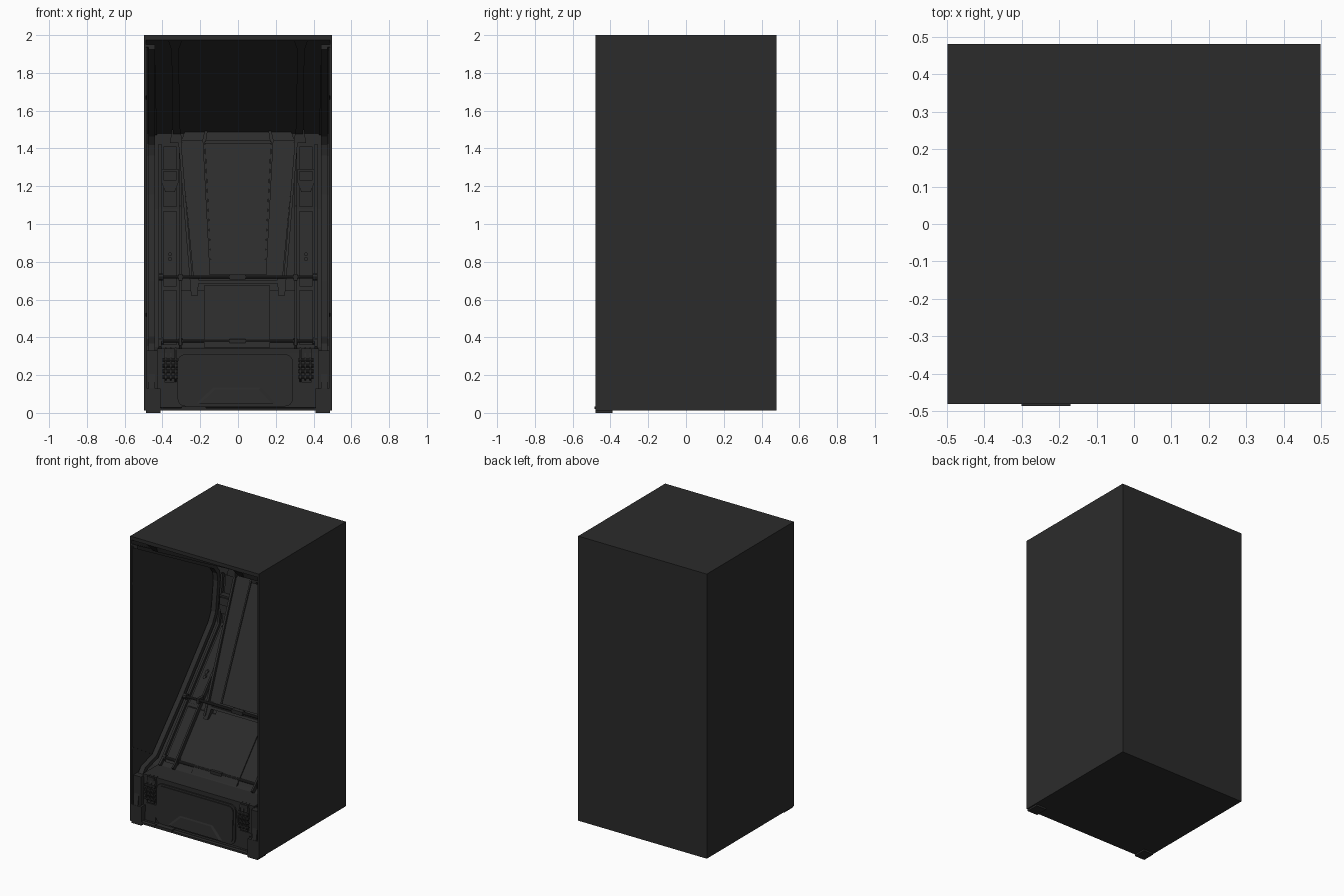
import bpy, bmesh, math
from mathutils import Vector

if "Cube" in bpy.data.objects:
    bpy.data.objects.remove(bpy.data.objects["Cube"])

mat = bpy.data.materials.new("dark_grey")
mat.diffuse_color = (0.024, 0.024, 0.024, 1)
mat.use_nodes = True
mat.node_tree.nodes["Principled BSDF"].inputs["Base Color"].default_value = mat.diffuse_color


def finish(name, bm):
    bmesh.ops.recalc_face_normals(bm, faces=bm.faces)
    me = bpy.data.meshes.new(name)
    bm.to_mesh(me)
    bm.free()
    ob = bpy.data.objects.new(name, me)
    bpy.context.collection.objects.link(ob)
    me.materials.append(mat)
    return ob


def solid(name, a, b):
    """Closed solid between two matching outlines."""
    bm = bmesh.new()
    va = [bm.verts.new(p) for p in a]
    vb = [bm.verts.new(p) for p in b]
    bm.faces.new(va)
    bm.faces.new(vb[::-1])
    n = len(va)
    for i in range(n):
        j = (i + 1) % n
        bm.faces.new((va[i], vb[i], vb[j], va[j]))
    return finish(name, bm)


def prism(name, yz, x0, x1, both=False):
    """Side profile extruded in x."""
    for s in ((1, -1) if both else (1,)):
        solid(name, [(s * x0, y, z) for y, z in yz], [(s * x1, y, z) for y, z in yz])


def plate(name, xz, line, d=0.01, back=0.012, both=False):
    """Front-view outline laid on a sloping line (y0, z0, y1, z1), raised by d."""
    y0, z0, y1, z1 = line
    for s in ((1, -1) if both else (1,)):
        f, b = [], []
        for x, z in xz:
            y = y0 + (y1 - y0) * (z - z0) / (z1 - z0)
            f.append((s * x, max(y - d, -0.48), z))
            b.append((s * x, min(y + back, 0.47), z))
        solid(name, f, b)


def rect(x0, x1, z0, z1):
    return [(x0, z0), (x1, z0), (x1, z1), (x0, z1)]


def box(name, x, y, z, both=False):
    prism(name, [(y[0], z[0]), (y[1], z[0]), (y[1], z[1]), (y[0], z[1])], x[0], x[1], both)


def ribbon(name, path, t, x0, x1):
    """Bar of thickness t following a side-view path, on both sides."""
    off = []
    for i, p in enumerate(path):
        a, b = Vector(path[max(i - 1, 0)]), Vector(path[min(i + 1, len(path) - 1)])
        d = (b - a).normalized()
        off.append((max(p[0] - d.y * t, -0.48), p[1] + d.x * t))
    prism(name, path + off[::-1], x0, x1, True)


def rod(name, x0, x1, y, z, r, both=False):
    ring = [(y + r * math.cos(i * math.pi / 5), z + r * math.sin(i * math.pi / 5)) for i in range(10)]
    prism(name, ring, x0, x1, both)


def rounded(x0, x1, z0, z1, r):
    pts = []
    for cx, cz, a in ((x1 - r, z1 - r, 0), (x0 + r, z1 - r, 90), (x0 + r, z0 + r, 180), (x1 - r, z0 + r, 270)):
        for k in range(5):
            t = math.radians(a + k * 22.5)
            pts.append((cx + r * math.cos(t), cz + r * math.sin(t)))
    return pts


# Slopes of the recess (y0, z0, y1, z1)
LOW = (-0.24, 0.35, 0.03, 0.66)
MID = (0.03, 0.66, 0.40, 1.08)
HIGH = (0.40, 1.08, 0.44, 1.42)
HOOD = (0.02, 0.70, 0.43, 1.46)
ROOF = (-0.48, 1.975, 0.45, 1.48)
APRON = (-0.44, 0.03, -0.43, 0.32)

# Main casing with recessed front, and the outer side walls
prism("casing", [(-.48, .012), (.48, .012), (.48, 2), (-.48, 2), (-.48, 1.975), (.45, 1.48), (.44, 1.42),
                 (.40, 1.08), (.03, .66), (-.24, .35), (-.27, .335), (-.43, .32), (-.44, .03), (-.48, .025)],
      -.487, .487)
box("side_wall", (.487, .497), (-.48, .48), (.012, 2), True)

# Raised wall panels that leave seams
prism("wall_panel_upper", [(-.475, 1.68), (.42, 1.17), (.44, 1.42), (.41, 1.47), (-.475, 1.94)], .488, .483, True)
prism("wall_panel_middle", [(-.475, .53), (-.20, .36), (.38, 1.08), (.41, 1.16), (-.475, 1.66)], .488, .483, True)
prism("wall_panel_lower", [(-.475, .03), (-.42, .03), (-.42, .32), (-.21, .36), (-.475, .51)], .488, .483, True)

# Front corner posts
box("corner_post", (.41, .488), (-.48, -.39), (0, .13), True)
box("corner_post_upper", (.425, .487), (-.465, -.41), (.13, .33), True)
box("front_sill", (-.41, .41), (-.46, -.43), (.012, .03))
box("sill_tab", (-.30, -.17), (-.485, -.44), (.02, .035))

# Curved rails following the recess and ceiling
rail = [(-.45, .12), (-.42, .29), (-.38, .34), (-.25, .38), (.03, .68), (.37, 1.07), (.41, 1.15),
        (.435, 1.36), (.425, 1.43), (.38, 1.49), (-.48, 1.95)]
ribbon("outer_rail", rail, .03, .44, .475)
ribbon("outer_rail_rim", rail, .015, .475, .487)
inner = [(-.27, .335), (-.24, .36), (.03, .67), (.39, 1.08), (.43, 1.42)]
ribbon("inner_rail", inner, .02, .405, .42)
ribbon("channel_edge", inner, .03, .30, .312)

# Slats in the side channels, and brackets
plate("channel_low", rect(.325, .395, .36, .65), LOW, .012, both=True)
plate("channel_mid", rect(.325, .395, .67, 1.07), MID, .012, both=True)
plate("channel_high", rect(.325, .395, 1.09, 1.41), HIGH, .012, both=True)
plate("bracket", [(.335, 1.17), (.385, 1.17), (.405, 1.22), (.405, 1.29), (.315, 1.29), (.315, 1.22)],
      HIGH, .05, both=True)
plate("bracket_face", rect(.325, .395, 1.23, 1.28), HIGH, .06, both=True)
for z in (.815, .84):
    plate("channel_bolt", rounded(.35, .37, z - .01, z + .01, .0095), MID, .025, both=True)

# Tapered hood panel with legs, flanges and centre panel
plate("hood", [(-.235, .70), (.235, .70), (.305, 1.45), (-.305, 1.45)], HOOD, 0, .18)
plate("hood_flange", [(.235, .64), (.25, .64), (.318, 1.46), (.303, 1.46)], HOOD, .015, .15, both=True)
plate("hood_leg", [(.215, .62), (.245, .62), (.25, .72), (.205, .72)], HOOD, .01, .06, both=True)
plate("hood_centre", [(-.14, .73), (.14, .73), (.175, 1.43), (-.175, 1.43)], HOOD, .012)
plate("hood_seam", [(.14, .73), (.15, .73), (.187, 1.44), (.177, 1.44)], HOOD, .018, both=True)
plate("hood_lower_lip", rect(-.215, .215, .685, .70), HOOD, .012, .05)
plate("hood_header", [(-.30, 1.44), (.30, 1.44), (.28, 1.495), (-.28, 1.495)], HOOD, .01)
plate("header_rib", [(.17, 1.435), (.19, 1.435), (.175, 1.50), (.16, 1.50)], HOOD, .02, both=True)

# Lower sloped panels
plate("lower_panel", rect(-.31, .31, .36, .65), LOW, .008)
plate("lower_centre_panel", rect(-.18, .17, .345, .675), LOW, .018)

# Cross bars with centre latches and end knobs
for y, z, w in ((.005, .72, .42), (-.225, .38, .42)):
    rod("cross_bar", -w, w, y, z, .009)
    rod("bar_knob", w - .025, w, y, z, .02, True)
    box("bar_latch", (-.045, .04), (y - .015, y + .015), (z - .014, z + .012))
    box("bar_clamp", (.295, .315), (y - .015, y + .04), (z - .02, z + .015), True)

# Front apron: rounded frame, face and lower wedge
plate("apron_frame", rounded(-.32, .29, .035, .31, .04), APRON, .01)
plate("apron_face", rounded(-.305, .275, .045, .298, .035), APRON, .017)
solid("apron_wedge", [(-.22, -.455, .05), (.20, -.455, .05), (.12, -.455, .135), (-.13, -.455, .135)],
      [(-.20, -.468, .05), (.18, -.468, .05), (.11, -.459, .125), (-.12, -.459, .125)])
plate("apron_side", rect(.325, .40, .03, .15), APRON, .005, both=True)
box("apron_ledge", (-.43, .43), (-.435, -.27), (.32, .342))

# Hinge clusters beside the apron
box("hinge_base", (.335, .39), (-.45, -.42), (.16, .34), True)
for x in (.325, .352, .379):
    prism("hinge_leaf", [(-.43, .16), (-.465, .18), (-.47, .26), (-.44, .345), (-.42, .345)], x, x + .008, True)
for z in (.19, .22, .25, .28):
    rod("hinge_pin", .32, .40, -.455, z, .009, True)

# Ceiling ribs
plate("ceiling_rib", [(.345, 1.47), (.305, 1.47), (.315, 1.92), (.295, 1.975), (.37, 1.975), (.352, 1.92)],
      ROOF, .06, both=True)
plate("ceiling_edge", [(.43, 1.47), (.487, 1.47), (.487, 1.975), (.44, 1.975)], ROOF, .03, both=True)
plate("rib_foot", [(.295, 1.43), (.36, 1.43), (.35, 1.50), (.305, 1.50)], HIGH, .05, both=True)
for z in (1.6, 1.8):
    plate("ceiling_seam", rect(-.29, .29, z, z + .006), ROOF, .006)
